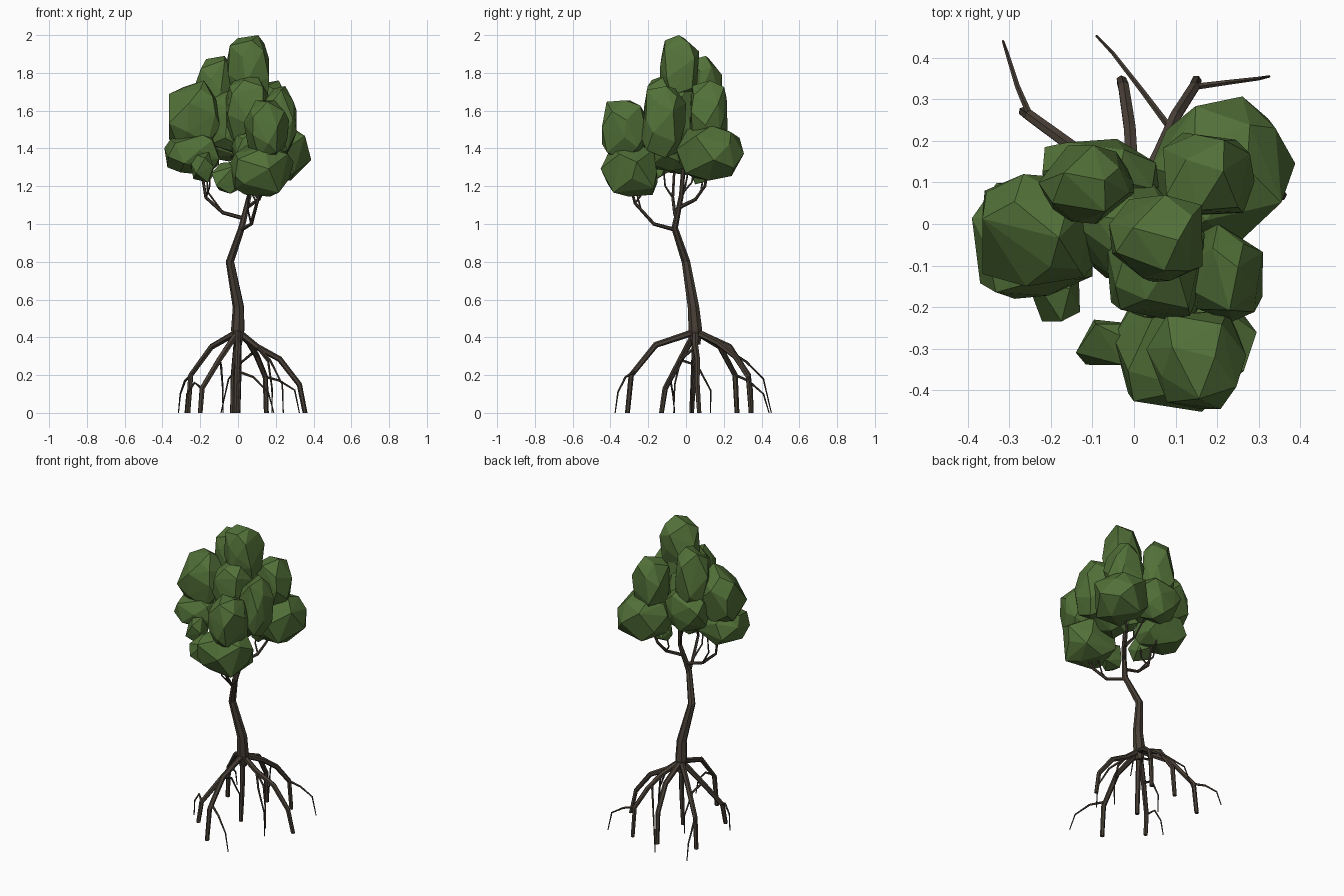
import bpy, bmesh, math, random
from mathutils import Vector

random.seed(11)


def material(name, rgb):
    m = bpy.data.materials.new(name)
    m.diffuse_color = (*rgb, 1)
    return m


bark = material("bark", (0.065, 0.05, 0.037))
leaf = material("leaf", (0.085, 0.165, 0.04))


def finish(bm, name, mat):
    bmesh.ops.recalc_face_normals(bm, faces=bm.faces)
    me = bpy.data.meshes.new(name)
    bm.to_mesh(me)
    bm.free()
    me.materials.append(mat)
    ob = bpy.data.objects.new(name, me)
    bpy.context.collection.objects.link(ob)
    return ob


def tube(name, pts, r0, r1, sides=6, radii=None):
    """Tapered flat-sided limb swept along a path."""
    pts = [Vector(p) for p in pts]
    bm = bmesh.new()
    rings = []
    n = len(pts)
    for i, p in enumerate(pts):
        d = (pts[min(i + 1, n - 1)] - pts[max(i - 1, 0)]).normalized()
        if p.z < 0.001:
            d = Vector((0, 0, -1))      # flat foot on the ground
        ref = Vector((0.3, 1, 0)) if abs(d.z) > 0.98 else Vector((0, 0, 1))
        if rings:
            ref = last - d * last.dot(d)
        u = (ref - d * ref.dot(d)).normalized()
        v = d.cross(u)
        last = u
        r = radii[i] if radii else r0 + (r1 - r0) * i / (n - 1)
        rings.append([bm.verts.new(p + r * (math.cos(a) * u + math.sin(a) * v))
                      for a in (2 * math.pi * k / sides for k in range(sides))])
    for a, b in zip(rings, rings[1:]):
        for k in range(sides):
            j = (k + 1) % sides
            bm.faces.new((a[k], a[j], b[j], b[k]))
    bm.faces.new(rings[0])
    bm.faces.new(rings[-1])
    return finish(bm, name, bark)


def clump(name, xr, yr, zr, count=22):
    """Irregular, slightly boxy faceted leaf mass filling the x, y, z ranges."""
    pts = []
    for i in range(count):
        z = 1 - 2 * (i + 0.5) / count
        a = i * 2.39996 + random.uniform(-0.4, 0.4)
        r = math.sqrt(1 - z * z)
        p = Vector((r * math.cos(a), r * math.sin(a), z))
        p = Vector([math.copysign(abs(c) ** 0.85, c) for c in p])
        pts.append(p * random.uniform(0.92, 1.08))
    for k, (lo, hi) in enumerate((xr, yr, zr)):
        a, b = min(p[k] for p in pts), max(p[k] for p in pts)
        for p in pts:
            p[k] = lo + (p[k] - a) / (b - a) * (hi - lo)
    bm = bmesh.new()
    for p in pts:
        bm.verts.new(p)
    bmesh.ops.convex_hull(bm, input=bm.verts)
    bmesh.ops.delete(bm, geom=[v for v in bm.verts if not v.link_faces], context='VERTS')
    return finish(bm, name, leaf)


# Trunk
tube("trunk", [(0, .055, .36), (0, .05, .44), (.003, .04, .56), (-.042, 0, .8),
               (.02, -.06, .98), (.06, -.025, 1.15), (.055, -.01, 1.35), (.03, -.02, 1.5)],
     0, 0, 7, [.022, .037, .031, .023, .018, .013, .011, .006])

# Branches and twigs
branches = [
    [(.02, -.06, .97), (.07, -.17, 1.0), (.10, -.27, 1.11), (.13, -.3, 1.22)],
    [(.03, -.05, 1.03), (-.08, -.06, 1.06), (-.17, -.07, 1.14), (-.2, -.06, 1.32)],
    [(.05, -.03, 1.09), (.11, .05, 1.13), (.14, .1, 1.2), (.18, .12, 1.32)],
]
for b in branches:
    tube("branch", b, .011, .007)
for t in [
    [(.07, -.17, 1.0), (.05, -.24, 1.08), (.06, -.27, 1.2)],
    [(.10, -.27, 1.11), (.08, -.24, 1.15), (.07, -.23, 1.25)],
    [(-.17, -.07, 1.14), (-.15, -.11, 1.2), (-.15, -.12, 1.3)],
    [(-.08, -.06, 1.06), (-.16, -.01, 1.17), (-.17, .02, 1.32)],
    [(.06, -.03, 1.15), (.02, .03, 1.22), (-.05, .06, 1.4)],
    [(.11, .05, 1.13), (.07, .08, 1.18), (.08, .1, 1.3)],
]:
    tube("twig", t, .006, .004, 5)

# Prop roots arching from the trunk base to the ground
roots = [
    [(.1, .05, .35), (.22, .06, .285), (.325, .06, .15), (.355, .07, 0)],
    [(.06, .17, .37), (.1, .26, .3), (.145, .33, .19), (.15, .345, 0)],
    [(-.01, .23, .35), (-.025, .33, .2), (-.03, .345, 0)],
    [(-.14, .18, .35), (-.25, .26, .2), (-.265, .27, 0)],
    [(-.1, -.03, .28), (-.19, -.11, .13), (-.2, -.13, 0)],
    [(.0, -.16, .36), (-.005, -.29, .2), (-.01, -.31, 0)],
    [(.003, .04, .2), (0, .03, 0)],
]
for r in roots:
    tube("prop_root", [(0, .05, .43)] + r, .018, .013)

# Thin side roots
for r in [
    [(-.25, .26, .2), (-.28, .33, .17), (-.305, .41, .1), (-.315, .44, 0)],
    [(.08, .24, .32), (.02, .32, .27), (-.05, .41, .18), (-.09, .452, 0)],
    [(.145, .33, .19), (.22, .34, .17), (.3, .35, .12), (.325, .355, 0)],
    [(-.003, -.27, .22), (.08, -.32, .19), (.16, -.36, .11), (.19, -.375, 0)],
    [(.1, .05, .35), (.17, -.03, .28), (.235, -.06, .15), (.24, -.065, 0)],
    [(-.19, -.11, .13), (-.23, -.08, .16), (-.27, -.07, .1), (-.28, -.06, 0)],
    [(.1, .05, .35), (.16, .04, .27), (.18, .03, .13), (.18, .03, 0)],
    [(-.1, -.03, .28), (-.09, .06, .25), (-.08, .13, .12), (-.08, .13, 0)],
]:
    tube("side_root", r, .008, .003, 5)

# Leaf clumps, each given by its extents
clumps = [
    ((-.06, .165), (-.14, .07), (1.66, 2.0)),      # crown
    ((-.23, .0), (.0, .19), (1.48, 1.89)),         # upper back left
    ((-.365, -.09), (-.15, .12), (1.4, 1.76)),     # left
    ((-.39, -.1), (-.18, .1), (1.26, 1.5)),        # lower left
    ((-.22, .06), (.0, .205), (1.33, 1.62)),       # back
    ((.07, .29), (.02, .22), (1.38, 1.76)),        # back right
    ((.04, .388), (-.05, .307), (1.23, 1.52)),     # lower back right
    ((.12, .31), (-.235, .0), (1.35, 1.73)),       # right
    ((.03, .27), (-.445, -.21), (1.34, 1.655)),    # front upper
    ((-.05, .295), (-.452, -.15), (1.145, 1.42)),  # front lower
    ((-.07, .17), (-.23, .06), (1.42, 1.8)),       # middle
    ((-.04, .2), (-.23, .02), (1.28, 1.52)),       # lower middle
    ((-.15, .1), (-.13, .1), (1.36, 1.72)),        # core
]
for c in clumps:
    clump("leaf_clump", *c)

# Small low tufts
for c in [
    ((-.25, -.13), (-.235, -.08), (1.22, 1.38)),
    ((-.14, .03), (-.34, -.23), (1.16, 1.33)),
    ((.06, .14), (.02, .14), (1.21, 1.32)),
]:
    clump("leaf_tuft", *c, count=11)
